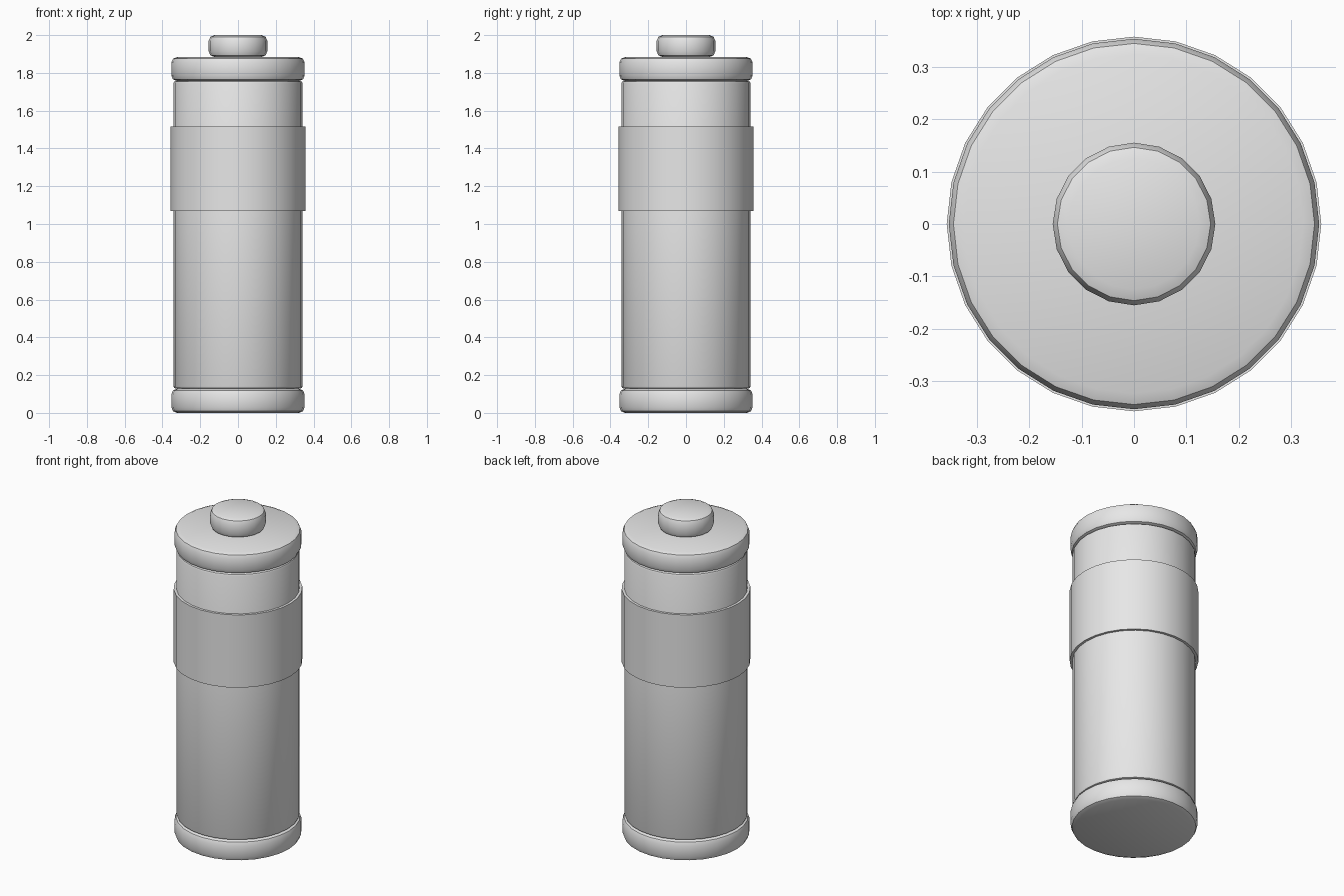
import bpy, math

if "Cube" in bpy.data.objects:
    bpy.data.objects.remove(bpy.data.objects["Cube"])

grey = bpy.data.materials.new("light grey")
grey.diffuse_color = (0.8, 0.8, 0.8, 1)
grey.use_nodes = True
grey.node_tree.nodes["Principled BSDF"].inputs["Base Color"].default_value = grey.diffuse_color


def drum(name, radius, z0, z1, sides, bevel=0.0, segments=2):
    """Upright cylinder with rounded rims and a vertex on the +y axis."""
    bpy.ops.mesh.primitive_cylinder_add(
        vertices=sides, radius=radius, depth=z1 - z0, location=(0, 0, (z0 + z1) / 2))
    ob = bpy.context.object
    ob.name = name
    ob.data.materials.append(grey)
    if bevel:
        mod = ob.modifiers.new("rounded rims", 'BEVEL')
        mod.width = bevel
        mod.segments = segments
        mod.limit_method = 'ANGLE'
        mod.angle_limit = math.radians(40)
        bpy.ops.object.modifier_apply(modifier=mod.name)
    bpy.ops.object.shade_smooth_by_angle(angle=math.radians(30))
    return ob


# End caps
drum("bottom_cap", 0.353, 0.0, 0.128, 28, 0.03)
drum("top_cap", 0.353, 1.757, 1.884, 28, 0.03)

# Main casing with narrow chamfered ends
drum("casing", 0.342, 0.128, 1.757, 28, 0.013)

# Raised band around the upper casing
drum("band", 0.357, 1.07, 1.515, 28)

# Contact button
drum("contact_button", 0.155, 1.884, 2.0, 20, 0.03)
